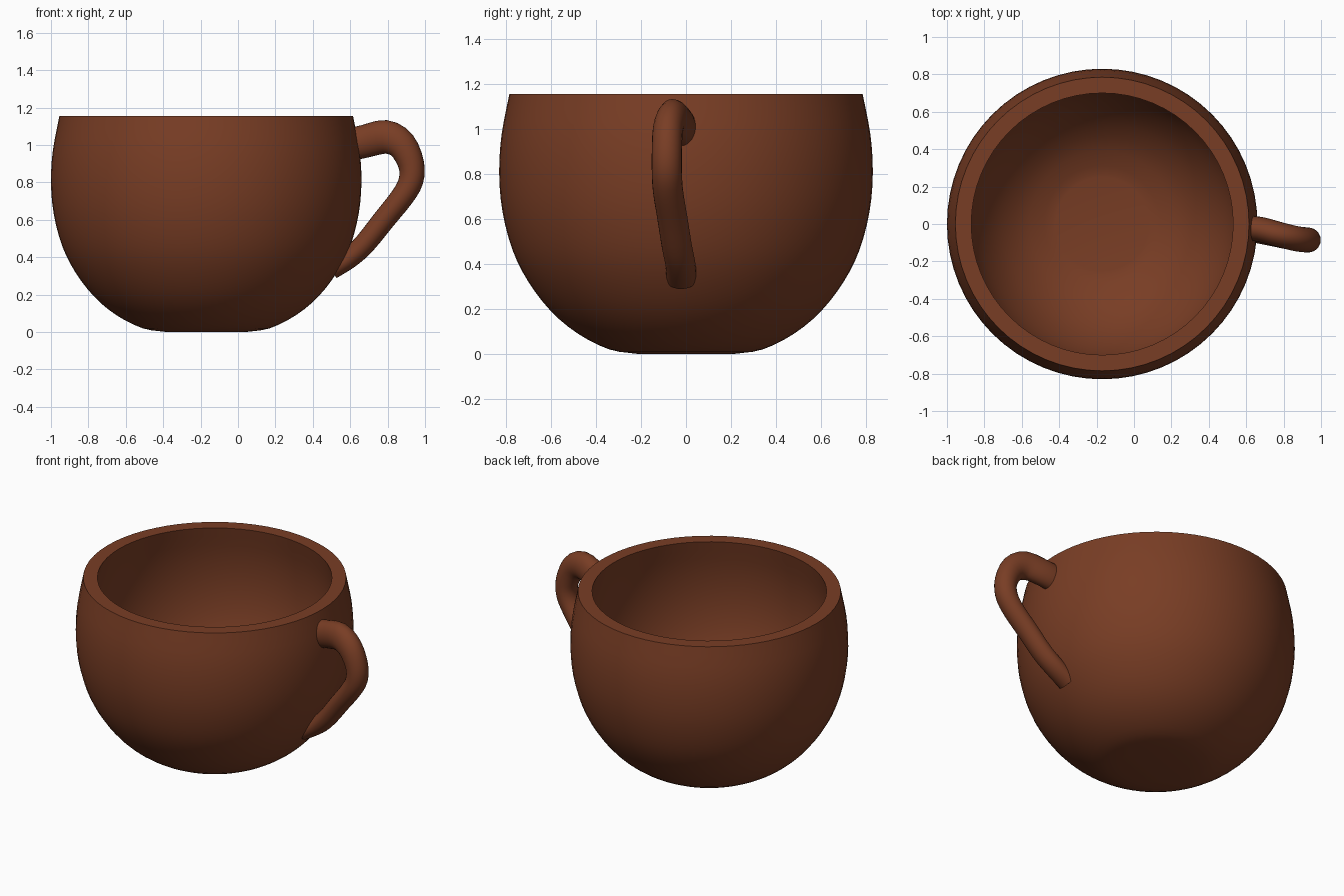
import bpy, bmesh, math
from mathutils import Vector

if "Cube" in bpy.data.objects:
    bpy.data.objects.remove(bpy.data.objects["Cube"])

CX = -0.17
clay = bpy.data.materials.new("brown_clay")
clay.diffuse_color = (0.19, 0.047, 0.018, 1)
clay.use_nodes = True
clay.node_tree.nodes["Principled BSDF"].inputs["Base Color"].default_value = clay.diffuse_color


def smooth_points(pts, steps):
    """Catmull-Rom curve through points of any dimension."""
    pts = [Vector(p) for p in pts]
    p = [2 * pts[0] - pts[1]] + pts + [2 * pts[-1] - pts[-2]]
    out = []
    for i in range(1, len(p) - 2):
        a, b, c, d = p[i - 1:i + 3]
        for s in range(steps):
            t = s / steps
            out.append(0.5 * (2 * b + (c - a) * t + (2 * a - 5 * b + 4 * c - d) * t * t
                              + (3 * b - a - 3 * c + d) * t ** 3))
    return out + [pts[-1]]


def skin(name, rings):
    """Join rings of equal size into a capped surface."""
    bm = bmesh.new()
    vs = [[bm.verts.new(c) for c in r] for r in rings]
    n = len(vs[0])
    for a, b in zip(vs, vs[1:]):
        for i in range(n):
            j = (i + 1) % n
            bm.faces.new((a[i], a[j], b[j], b[i]))
    bm.faces.new(vs[0])
    bm.faces.new(vs[-1])
    bmesh.ops.recalc_face_normals(bm, faces=bm.faces)
    me = bpy.data.meshes.new(name)
    bm.to_mesh(me)
    bm.free()
    me.materials.append(clay)
    ob = bpy.data.objects.new(name, me)
    bpy.context.collection.objects.link(ob)
    bpy.ops.object.select_all(action='DESELECT')
    ob.select_set(True)
    bpy.context.view_layer.objects.active = ob
    bpy.ops.object.shade_smooth_by_angle(angle=math.radians(35))


# Cup body: outer wall up to the rim, then inner wall down to the floor
outer = [(0.21, 0), (0.34, 0.02), (0.48, 0.09), (0.60, 0.19), (0.70, 0.32),
         (0.77, 0.46), (0.815, 0.63), (0.83, 0.80), (0.82, 0.97), (0.785, 1.155)]
inner = [(0.70, 1.155), (0.735, 0.97), (0.745, 0.80), (0.73, 0.64), (0.69, 0.49),
         (0.625, 0.36), (0.54, 0.25), (0.43, 0.16), (0.31, 0.105), (0.25, 0.09)]
profile = smooth_points(outer, 3) + smooth_points(inner, 3)
SEG = 64
skin("cup_body", [[(CX + r * math.cos(2 * math.pi * i / SEG),
                    r * math.sin(2 * math.pi * i / SEG), z) for i in range(SEG)]
                  for r, z in profile])

# Handle: oval tube, each point is x, z, y, half thickness in the handle plane
path = smooth_points([(0.59, 1.00, -0.02, 0.088), (0.68, 1.02, -0.03, 0.088),
                      (0.79, 1.043, -0.06, 0.09), (0.875, 1.00, -0.08, 0.08),
                      (0.925, 0.90, -0.085, 0.07), (0.925, 0.81, -0.085, 0.066),
                      (0.88, 0.725, -0.08, 0.062), (0.78, 0.60, -0.06, 0.06),
                      (0.68, 0.475, -0.04, 0.058), (0.60, 0.40, -0.025, 0.056),
                      (0.50, 0.33, -0.02, 0.05)], 3)
rings = []
for k, p in enumerate(path):
    t = path[min(k + 1, len(path) - 1)] - path[max(k - 1, 0)]
    normal = Vector((-t[1], 0, t[0])).normalized()
    side = Vector((t[0], t[2], t[1])).cross(normal).normalized()
    centre = Vector((p[0], p[2], p[1]))
    rings.append([centre + normal * (p[3] * math.cos(a)) + side * (0.067 * math.sin(a))
                  for a in (2 * math.pi * i / 24 for i in range(24))])
skin("handle", rings)
